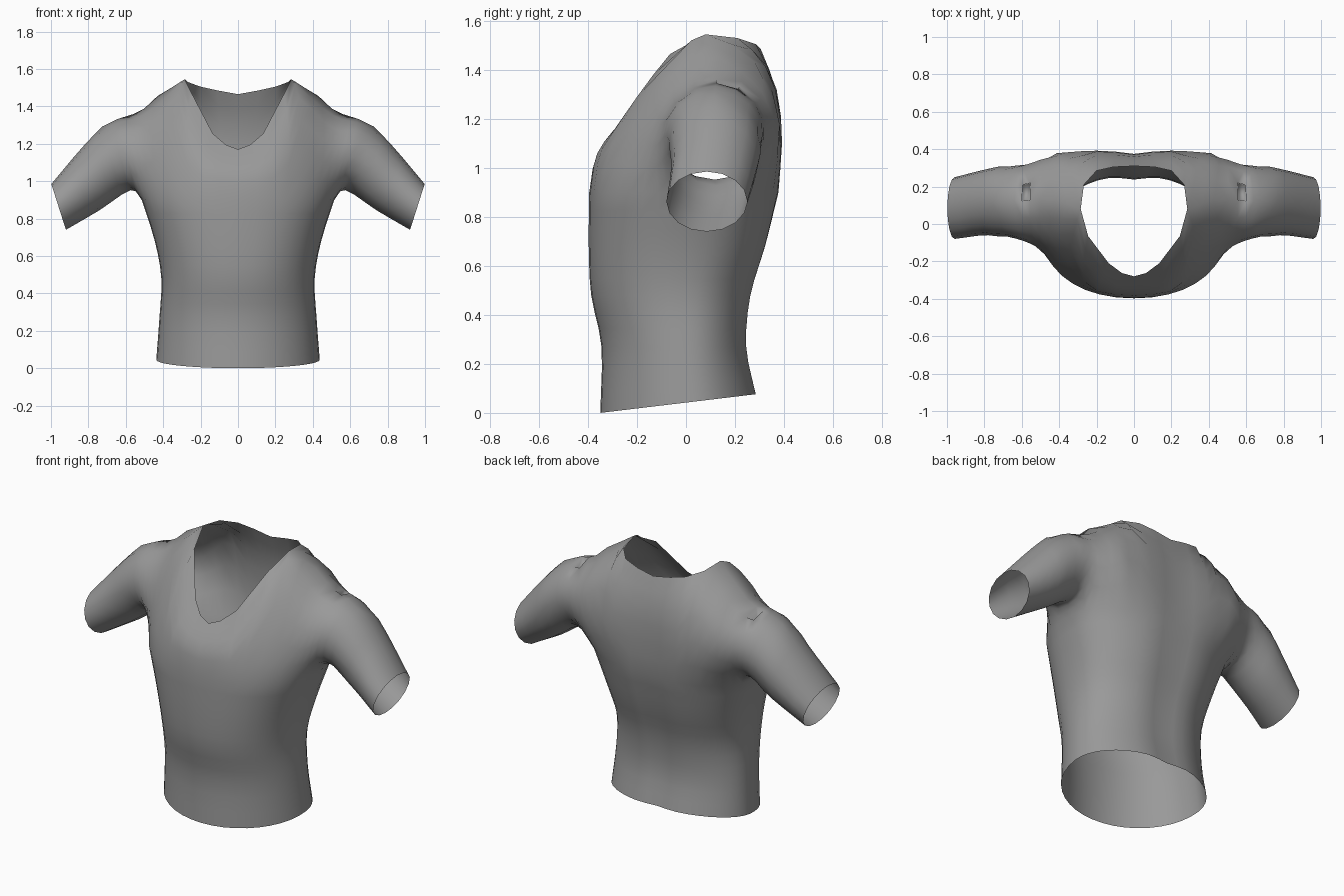
import bpy, bmesh, math
from mathutils import Vector

if "Cube" in bpy.data.objects:
    bpy.data.objects.remove(bpy.data.objects["Cube"])

ROWS = 6     # segments up each chest / back panel
HALF = 20    # segments round half of the body


def spline(pts, n):
    """Catmull-Rom curve through pts, sampled at n + 1 points."""
    p = [Vector(q) for q in pts]
    p = [2 * p[0] - p[1]] + p + [2 * p[-1] - p[-2]]
    spans, out = len(p) - 3, []
    for k in range(n + 1):
        s = k / n * spans
        i = min(int(s), spans - 1)
        t = s - i
        a, b, c, d = p[i:i + 4]
        out.append(0.5 * (2 * b + (c - a) * t + (2 * a - 5 * b + 4 * c - d) * t * t
                          + (3 * b - a - 3 * c + d) * t ** 3))
    return out


def add_grid(bm, rows, closed=False):
    v = [[bm.verts.new(p) for p in r] for r in rows]
    n = len(v[0])
    for a, b in zip(v, v[1:]):
        for j in range(n if closed else n - 1):
            k = (j + 1) % n
            bm.faces.new((a[j], a[k], b[k], b[j]))


def body_ring(z, w, front, back, power, tilt=0.0):
    """Half cross-section, front centre to back centre; power 1 is an ellipse."""
    yc, pts = (front + back) / 2 + 0.05, []
    for i in range(HALF + 1):
        a = math.pi * (i / HALF - 0.5)
        x = w * math.cos(a) ** power if 0 < i < HALF else 0
        s = abs(math.sin(a)) ** power
        y = yc + (back - yc) * s if a > 0 else yc + (front - yc) * s
        if a > 0:
            y -= 0.022 * max(0, 1 - x / 0.15)      # groove along the spine
        pts.append(Vector((x, y, z + tilt * (y - front))))
    return pts


def panel(bm, feet, columns):
    """Panel through evenly spaced rising columns; returns its last column."""
    step = 4 // (len(columns) - 1)
    cols = [spline([f] + c, ROWS) for f, c in zip(feet[::step], columns)]
    rows = [spline([c[r] for c in cols], 4) for r in range(ROWS + 1)]
    rows[0] = feet
    add_grid(bm, rows)
    return cols[-1]


def sleeve_ring(bx, bz, tx, tz, front, back):
    """Leaning oval from the underarm point to the top point."""
    pts = []
    for i in range(16):
        a = math.pi / 2 + (6 - i) * math.pi / 8
        s, c = math.sin(a), math.cos(a)
        pts.append(Vector(((bx + tx) / 2 + s * (tx - bx) / 2,
                           (front + back) / 2 + c * (back - front) / 2,
                           (bz + tz) / 2 + s * (tz - bz) / 2)))
    return pts


bm = bmesh.new()

# Lower body, hem to armpit
rings = [body_ring(0, 0.437, -0.35, 0.30, 1.0, 0.12),
         body_ring(0.27, 0.42, -0.345, 0.26, 0.97),
         body_ring(0.48, 0.41, -0.387, 0.277, 0.92),
         body_ring(0.68, 0.445, -0.397, 0.335, 0.87),
         body_ring(0.90, 0.515, -0.395, 0.388, 0.87)]
columns = [spline([r[i] for r in rings], 12) for i in range(HALF + 1)]
add_grid(bm, list(zip(*columns)))
top = rings[-1]

# Points shared by front and back along the shoulder
neck, mid, tip = (0.285, 0.08, 1.545), (0.43, 0.13, 1.455), (0.57, 0.13, 1.385)

# Front: V-neck part, then shoulder part
f_neck = [(0.355, -0.25, 1.10), (0.34, -0.135, 1.32), (0.315, -0.01, 1.495), neck]
panel(bm, top[0:5], [[(0, -0.368, 1.04), (0, -0.28, 1.17)],
                     [(0.10, -0.362, 1.06), (0.065, -0.262, 1.195)],
                     [(0.19, -0.342, 1.08), (0.135, -0.21, 1.255)],
                     [(0.27, -0.305, 1.09), (0.27, -0.20, 1.29), (0.245, -0.065, 1.465)],
                     f_neck])
f_arm = panel(bm, top[4:9], [f_neck,
                             [(0.46, -0.17, 1.10), (0.47, -0.06, 1.32), mid],
                             [(0.53, -0.12, 1.08), (0.55, -0.065, 1.27), tip]])

# Back: neck part, then shoulder part
feet = top[::-1]
b_neck = [(0.36, 0.385, 1.10), (0.35, 0.35, 1.32), (0.325, 0.235, 1.475), neck]
panel(bm, feet[0:5], [[(0, 0.375, 1.10), (0, 0.36, 1.30), (0, 0.31, 1.465)],
                      [(0.10, 0.387, 1.10), (0.10, 0.37, 1.31), (0.11, 0.305, 1.485)],
                      [(0.20, 0.392, 1.10), (0.20, 0.37, 1.32), (0.20, 0.285, 1.505)],
                      [(0.28, 0.392, 1.10), (0.28, 0.365, 1.32), (0.28, 0.30, 1.45),
                       (0.268, 0.21, 1.53)],
                      b_neck])
b_arm = panel(bm, feet[4:9], [b_neck,
                              [(0.46, 0.372, 1.10), (0.46, 0.335, 1.31), mid],
                              [(0.53, 0.34, 1.08), (0.55, 0.305, 1.27), tip]])

# Sleeve, lofted out from the armhole loop
armhole = f_arm + b_arm[-2::-1] + [top[11], top[10], top[9]]
stations = [armhole,
            sleeve_ring(0.575, 0.952, 0.68, 1.33, -0.09, 0.325),
            sleeve_ring(0.74, 0.845, 0.82, 1.195, -0.06, 0.295),
            sleeve_ring(0.92, 0.74, 0.998, 0.985, -0.08, 0.25)]
runs = [spline([s[i] for s in stations], 9) for i in range(16)]
add_grid(bm, list(zip(*runs)), closed=True)
bmesh.ops.remove_doubles(bm, verts=bm.verts, dist=0.0008)

# Relax the joint between sleeve and body
joint = [v for v in bm.verts if not v.is_boundary and 0.44 < v.co.x < 0.72 and v.co.z > 0.97]
for _ in range(3):
    bmesh.ops.smooth_vert(bm, verts=joint, factor=0.5,
                          use_axis_x=True, use_axis_y=True, use_axis_z=True)

# Small pocket-like nick on the back of the shoulder
bmesh.ops.recalc_face_normals(bm, faces=bm.faces)
spot = Vector((0.58, 0.21, 1.35))
nick = min(bm.faces, key=lambda f: (f.calc_center_median() - spot).length)
bmesh.ops.inset_region(bm, faces=[nick], thickness=0.004)
for v in nick.verts:
    v.co.z -= 0.06

# Mirror to the other side and finish
half = bm.verts[:] + bm.edges[:] + bm.faces[:]
bmesh.ops.mirror(bm, geom=half, axis='X', merge_dist=0.0008)
bmesh.ops.remove_doubles(bm, verts=bm.verts, dist=0.0008)
bmesh.ops.recalc_face_normals(bm, faces=bm.faces)
mesh = bpy.data.meshes.new("shirt")
bm.to_mesh(mesh)
bm.free()
shirt = bpy.data.objects.new("shirt", mesh)
bpy.context.collection.objects.link(shirt)
mesh.shade_smooth()

# Dark grey cloth
cloth = bpy.data.materials.new("grey_cloth")
cloth.diffuse_color = (0.32, 0.32, 0.32, 1)
cloth.use_nodes = True
cloth.node_tree.nodes["Principled BSDF"].inputs["Base Color"].default_value = cloth.diffuse_color
mesh.materials.append(cloth)
